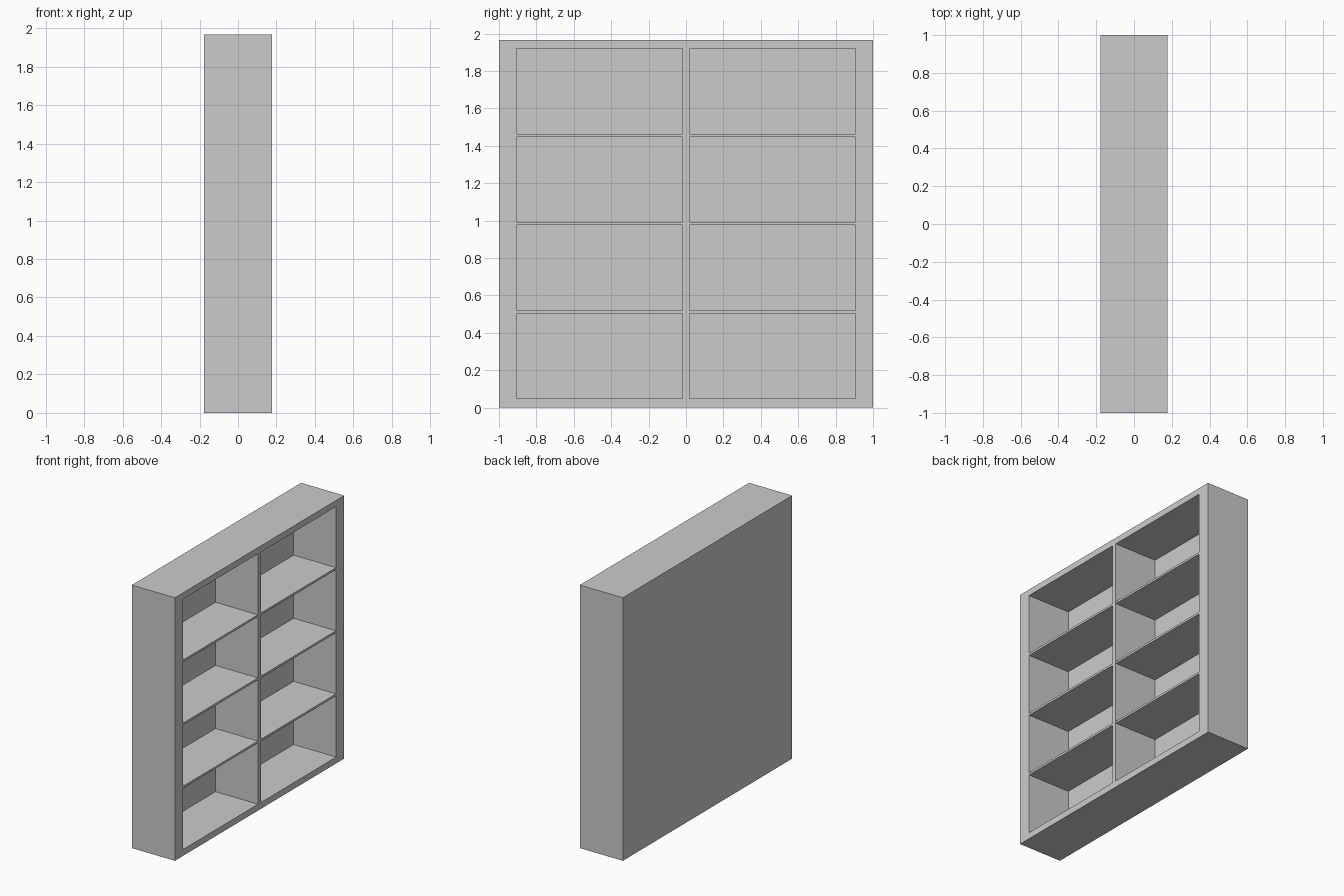
import bpy

if "Cube" in bpy.data.objects:
    bpy.data.objects.remove(bpy.data.objects["Cube"])

HALF_DEPTH, HALF_WIDTH = 0.178, 1.0
BASE_TOP, TOP_BOTTOM, HEIGHT = 0.048, 1.92, 1.967
SIDE_INNER, DIVIDER_HALF, BACK_FRONT = 0.905, 0.018, -0.173


def box(name, x0, x1, y0, y1, z0, z1):
    bpy.ops.mesh.primitive_cube_add(
        size=1, location=((x0 + x1) / 2, (y0 + y1) / 2, (z0 + z1) / 2))
    obj = bpy.context.object
    obj.name = name
    obj.scale = (x1 - x0, y1 - y0, z1 - z0)
    bpy.ops.object.transform_apply(location=False, rotation=False, scale=True)
    return obj


# Full-width base and top boards
box("base_board", -HALF_DEPTH, HALF_DEPTH, -HALF_WIDTH, HALF_WIDTH, 0, BASE_TOP)
box("top_board", -HALF_DEPTH, HALF_DEPTH, -HALF_WIDTH, HALF_WIDTH, TOP_BOTTOM, HEIGHT)

# Thin back panel closing the -x side
box("back_panel", -HALF_DEPTH, BACK_FRONT, -HALF_WIDTH, HALF_WIDTH, BASE_TOP, TOP_BOTTOM)

# Central upright
box("centre_divider", BACK_FRONT, HALF_DEPTH, -DIVIDER_HALF, DIVIDER_HALF,
    BASE_TOP, TOP_BOTTOM)

# Thick side walls and three shelves in each bay
shelf_gap, shelf_thick = 0.456, 0.016
for side, label in ((-1, "left"), (1, "right")):
    y0, y1 = sorted((side * SIDE_INNER, side * HALF_WIDTH))
    box(f"{label}_side_wall", BACK_FRONT, HALF_DEPTH, y0, y1, BASE_TOP, TOP_BOTTOM)
    y0, y1 = sorted((side * DIVIDER_HALF, side * SIDE_INNER))
    for i in range(3):
        z = BASE_TOP + shelf_gap * (i + 1) + shelf_thick * i
        box(f"{label}_shelf_{i + 1}", BACK_FRONT, HALF_DEPTH - 0.001,
            y0, y1, z, z + shelf_thick)
